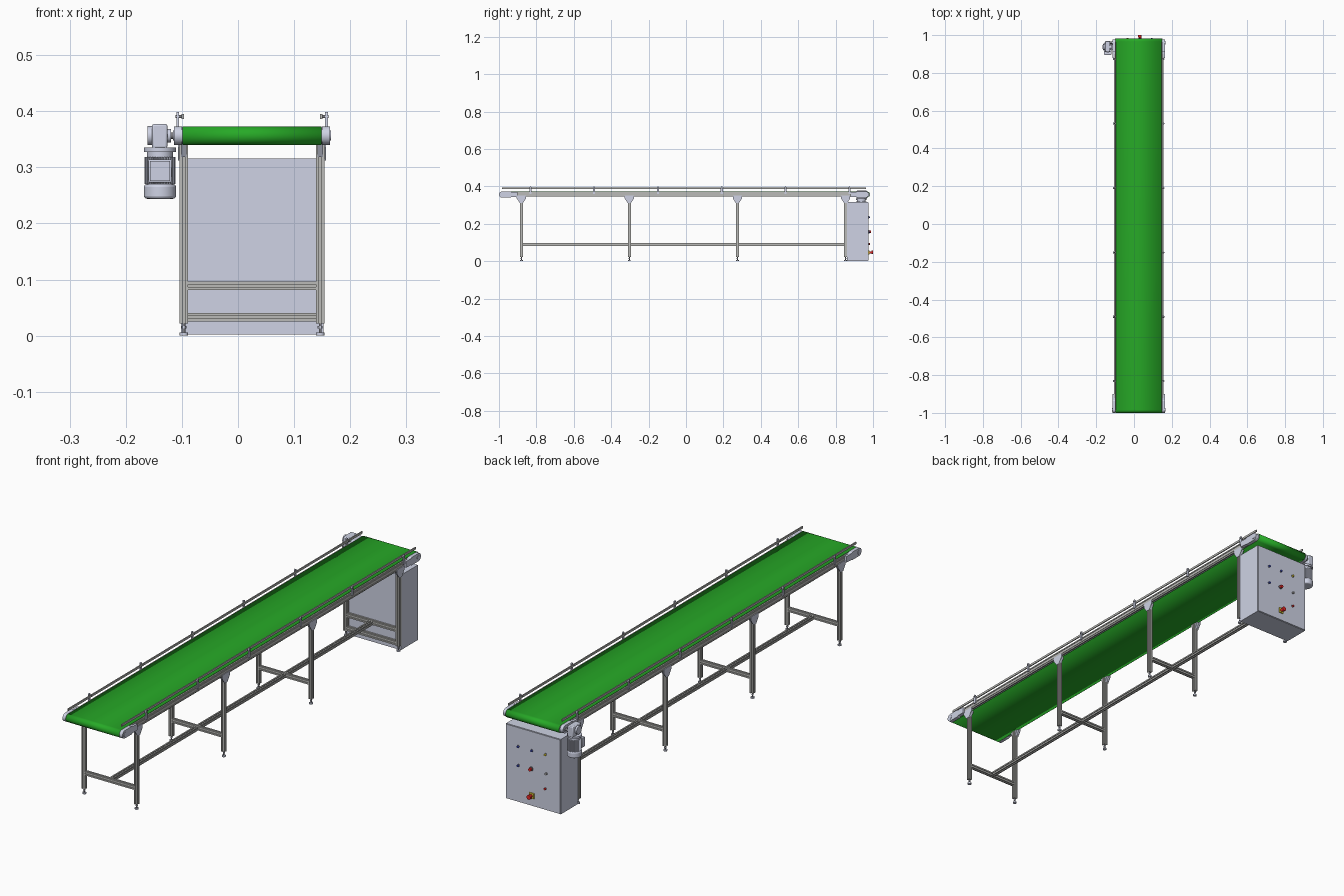
import bpy, bmesh
from math import sin, cos, pi

if "Cube" in bpy.data.objects:
    bpy.data.objects.remove(bpy.data.objects["Cube"])

CX = 0.025                      # centre line of the conveyor
LEG_X = (-0.0965, 0.1465)
LEG_Y = (-0.88, -0.303, 0.275, 0.853)
GUIDE_Y = [-0.832 + 0.341 * i for i in range(6)]


def mat(name, r, g, b):
    m = bpy.data.materials.new(name)
    m.diffuse_color = (r, g, b, 1)
    m.use_nodes = True
    m.node_tree.nodes["Principled BSDF"].inputs["Base Color"].default_value = m.diffuse_color
    return m


GREEN = mat("belt_green", 0.02, 0.4, 0.02)
STEEL = mat("painted_steel", 0.62, 0.65, 0.78)
ALU = mat("aluminium", 0.5, 0.5, 0.48)
DARK = mat("dark_metal", 0.2, 0.2, 0.22)
RED = mat("red", 0.8, 0.02, 0.02)
YELLOW = mat("yellow", 0.85, 0.7, 0.05)
BLUE = mat("blue", 0.05, 0.08, 0.6)
WHITE = mat("white", 0.85, 0.85, 0.85)


def prism(name, pts, axis, lo, hi, m=None):
    """Extrude a 2D outline along an axis; outline uses the other two axes in order."""
    place = {"x": lambda a, b, t: (t, a, b), "y": lambda a, b, t: (a, t, b),
             "z": lambda a, b, t: (a, b, t)}[axis]
    bm = bmesh.new()
    rings = [[bm.verts.new(place(a, b, t)) for a, b in pts] for t in (lo, hi)]
    n = len(pts)
    for ring in rings:
        bm.faces.new(ring)
    for i in range(n):
        j = (i + 1) % n
        bm.faces.new((rings[0][i], rings[0][j], rings[1][j], rings[1][i]))
    bmesh.ops.recalc_face_normals(bm, faces=bm.faces)
    me = bpy.data.meshes.new(name)
    bm.to_mesh(me)
    bm.free()
    ob = bpy.data.objects.new(name, me)
    bpy.context.collection.objects.link(ob)
    if m:
        me.materials.append(m)
    return ob


def box(name, x0, x1, y0, y1, z0, z1, m=None, bevel=0):
    ob = prism(name, [(x0, y0), (x1, y0), (x1, y1), (x0, y1)], "z", z0, z1, m)
    if bevel:
        b = ob.modifiers.new("bevel", "BEVEL")
        b.width, b.segments = bevel, 2
    return ob


def arc(a, b, r, start, end, n=24):
    return [(a + r * cos(start + (end - start) * i / n),
             b + r * sin(start + (end - start) * i / n)) for i in range(n + 1)]


def cyl(name, a, b, r, axis, lo, hi, m=None, n=32):
    return prism(name, arc(a, b, r, 0, 2 * pi, n)[:-1], axis, lo, hi, m)


def extrusion(name, a, b, axis, lo, hi, s=0.0155):
    """Square aluminium profile with one slot on each side."""
    h, g, d = s / 2, s * 0.13, s * 0.22
    side = [(-h, -h), (-g, -h), (-g, -h + d), (g, -h + d), (g, -h)]
    pts = []
    for k in range(4):
        c, sn = (1, 0, -1, 0)[k], (0, 1, 0, -1)[k]
        pts += [(a + u * c - v * sn, b + u * sn + v * c) for u, v in side]
    return prism(name, pts, axis, lo, hi, ALU)


# belt loop: closed band with rounded ends
R, ZC, Y0, Y1 = 0.0165, 0.3565, -0.9995, 0.983


def loop(r):
    return (arc(Y1 - R, ZC, r, -pi / 2, pi / 2) + arc(Y0 + R, ZC, r, pi / 2, 3 * pi / 2))


belt = prism("belt", loop(R), "x", -0.099, 0.149, GREEN)
bm = bmesh.new()
bm.from_mesh(belt.data)
bmesh.ops.delete(bm, geom=[f for f in bm.faces if len(f.verts) > 4], context="FACES_ONLY")
bm.to_mesh(belt.data)
bm.free()
sol = belt.modifiers.new("thickness", "SOLIDIFY")
sol.thickness = 0.002

# rollers and the bed under the belt
cyl("tail_roller", Y0 + R, ZC, R - 0.002, "x", -0.1, 0.15, STEEL)
cyl("drive_roller", Y1 - R, ZC, R - 0.002, "x", -0.1, 0.15, STEEL)
box("slider_bed", -0.097, 0.147, -0.94, 0.92, 0.366, 0.3705, STEEL)

for side, name in ((-1, "left"), (1, "right")):
    def X(d):
        return CX + side * d
    lo_hi = lambda a, b: sorted((X(a), X(b)))

    # side rail with two grooves on the outer face
    rail = [(0.1245, 0.345), (0.13, 0.345), (0.13, 0.350), (0.128, 0.350), (0.128, 0.353),
            (0.13, 0.353), (0.13, 0.363), (0.128, 0.363), (0.128, 0.366), (0.13, 0.366),
            (0.13, 0.371), (0.1245, 0.371)]
    prism(name + "_side_rail", [(X(d), z) for d, z in rail], "y", -0.92, 0.9, ALU)

    # end housings, rounded at the outer end
    for end, yc, nm in ((-1, Y0 + R, "tail"), (1, Y1 - R - 0.006, "drive")):
        c = arc(0, 0, R, -pi / 2, pi / 2)
        c += [(-0.045, R), (-0.05, R - 0.003), (-0.082, R - 0.004),
              (-0.082, -R + 0.004), (-0.05, -R + 0.003), (-0.045, -R)]
        prism(f"{name}_{nm}_housing", [(yc + end * u, ZC + v) for u, v in c], "x",
              *lo_hi(0.1245, 0.139), STEEL)
        cyl(f"{name}_{nm}_bearing_cap", yc, ZC, 0.009, "x", *lo_hi(0.139, 0.1405), STEEL)

    # guide rail with its posts, clamps and pins
    box(name + "_guide_rail", *lo_hi(0.1215, 0.126), -0.985, 0.963, 0.386, 0.395, ALU)
    for i, y in enumerate(GUIDE_Y):
        post = [(y - 0.0055, 0.36), (y + 0.0055, 0.36)] + arc(y, 0.3935, 0.0055, 0, pi, 10)
        prism(f"{name}_guide_post_{i}", post, "x", *lo_hi(0.130, 0.135), STEEL)
        cyl(f"{name}_guide_pin_{i}", y, 0.3905, 0.003, "x", *lo_hi(0.121, 0.1365), DARK, 12)

    # legs with gussets and levelling feet
    for i, y in enumerate(LEG_Y):
        lx = LEG_X[0] if side < 0 else LEG_X[1]
        extrusion(f"{name}_leg_{i}", lx, y, "z", 0.022, 0.345)
        cyl(f"{name}_foot_stem_{i}", lx, y, 0.0025, "z", 0.006, 0.022, DARK, 12)
        cyl(f"{name}_foot_nut_{i}", lx, y, 0.0045, "z", 0.013, 0.017, STEEL, 6)
        cyl(f"{name}_foot_pad_{i}", lx, y, 0.0075, "z", 0, 0.006, STEEL, 20)
        gus = [(y - 0.025, 0.352), (y - 0.025, 0.336), (y - 0.009, 0.312),
               (y + 0.009, 0.312), (y + 0.025, 0.336), (y + 0.025, 0.352)]
        prism(f"{name}_gusset_{i}", gus, "x", *lo_hi(0.129, 0.132), STEEL)
        for s in (-1, 1):
            web = [(y + s * 0.0075, 0.345), (y + s * 0.024, 0.345), (y + s * 0.0075, 0.318)]
            prism(f"{name}_corner_bracket_{i}_{s}", web, "x", lx - 0.005, lx + 0.005, STEEL)

# cross beams and centre beam
for i, y in enumerate(LEG_Y):
    extrusion(f"cross_beam_{i}", y, 0.089, "x", -0.089, 0.139)
    extrusion(f"top_cross_beam_{i}", y, 0.354, "x", -0.099, 0.149, 0.014)
for i in range(3):
    extrusion(f"centre_beam_{i}", CX, 0.089, "y", LEG_Y[i] + 0.0078, LEG_Y[i + 1] - 0.0078)
extrusion("lower_cross_beam", LEG_Y[3], 0.033, "x", -0.089, 0.139)

# control cabinet with door
box("control_cabinet", -0.102, 0.152, 0.862, 0.974, 0.002, 0.316, STEEL)
box("cabinet_door", -0.1, 0.15, 0.974, 0.977, 0.004, 0.314, STEEL)
for i, (x, z, m) in enumerate(((0.093, 0.235, BLUE), (0.03, 0.235, BLUE), (-0.033, 0.235, YELLOW),
                               (0.093, 0.156, BLUE), (-0.036, 0.156, WHITE),
                               (-0.033, 0.092, RED))):
    cyl(f"button_bezel_{i}", x, z, 0.0055, "y", 0.977, 0.979, DARK, 20)
    cyl(f"button_{i}", x, z, 0.0042, "y", 0.979, 0.984, m, 20)
cyl("selector_base", 0.033, 0.158, 0.0085, "y", 0.977, 0.981, DARK, 24)
cyl("selector_knob", 0.033, 0.158, 0.0065, "y", 0.981, 0.989, RED, 24)
box("emergency_plate", 0.019, 0.041, 0.977, 0.982, 0.036, 0.058, YELLOW)
cyl("emergency_stem", 0.03, 0.047, 0.006, "y", 0.982, 0.991, RED, 24)
cyl("emergency_button", 0.03, 0.047, 0.0095, "y", 0.991, 1.0, RED, 24)

# gearbox on the drive shaft
MX, MY = -0.139, 0.937
box("gearbox", -0.153, -0.126, 0.912, 0.968, 0.334, 0.377, STEEL, 0.003)
cyl("gearbox_cover", MY, 0.3565, 0.017, "x", -0.161, -0.153, STEEL)
cyl("gearbox_hub", MY, 0.3565, 0.012, "x", -0.126, -0.119, STEEL)
cyl("drive_shaft", 0.96, 0.3565, 0.006, "x", -0.126, -0.1, DARK, 20)

# motor: flange, finned body, fan cowl
cyl("motor_flange", MX, MY, 0.0285, "z", 0.327, 0.335, STEEL, 40)
cyl("motor_neck", MX, MY, 0.023, "z", 0.318, 0.327, STEEL, 40)
fins = []
for k in range(32):
    a = 2 * pi * k / 32
    fins += [(MX + r * cos(a + o), MY + r * sin(a + o))
             for r, o in ((0.0235, -0.07), (0.0275, -0.035), (0.0275, 0.035), (0.0235, 0.07))]
prism("motor_fins", fins, "z", 0.27, 0.318, STEEL)
cowl = cyl("fan_cowl", MX, MY, 0.0285, "z", 0.244, 0.27, STEEL, 40)
bev = cowl.modifiers.new("bevel", "BEVEL")
bev.width, bev.segments, bev.limit_method = 0.005, 3, "ANGLE"
box("terminal_box", MX - 0.021, MX + 0.021, 0.897, 0.917, 0.273, 0.314, STEEL, 0.002)
box("terminal_box_lid", MX - 0.018, MX + 0.018, 0.894, 0.897, 0.276, 0.311, STEEL)

# smooth the round parts, keeping edges sharp
for ob in bpy.context.collection.objects:
    ob.select_set(True)
    bpy.context.view_layer.objects.active = ob
bpy.ops.object.shade_smooth_by_angle(angle=0.5)
